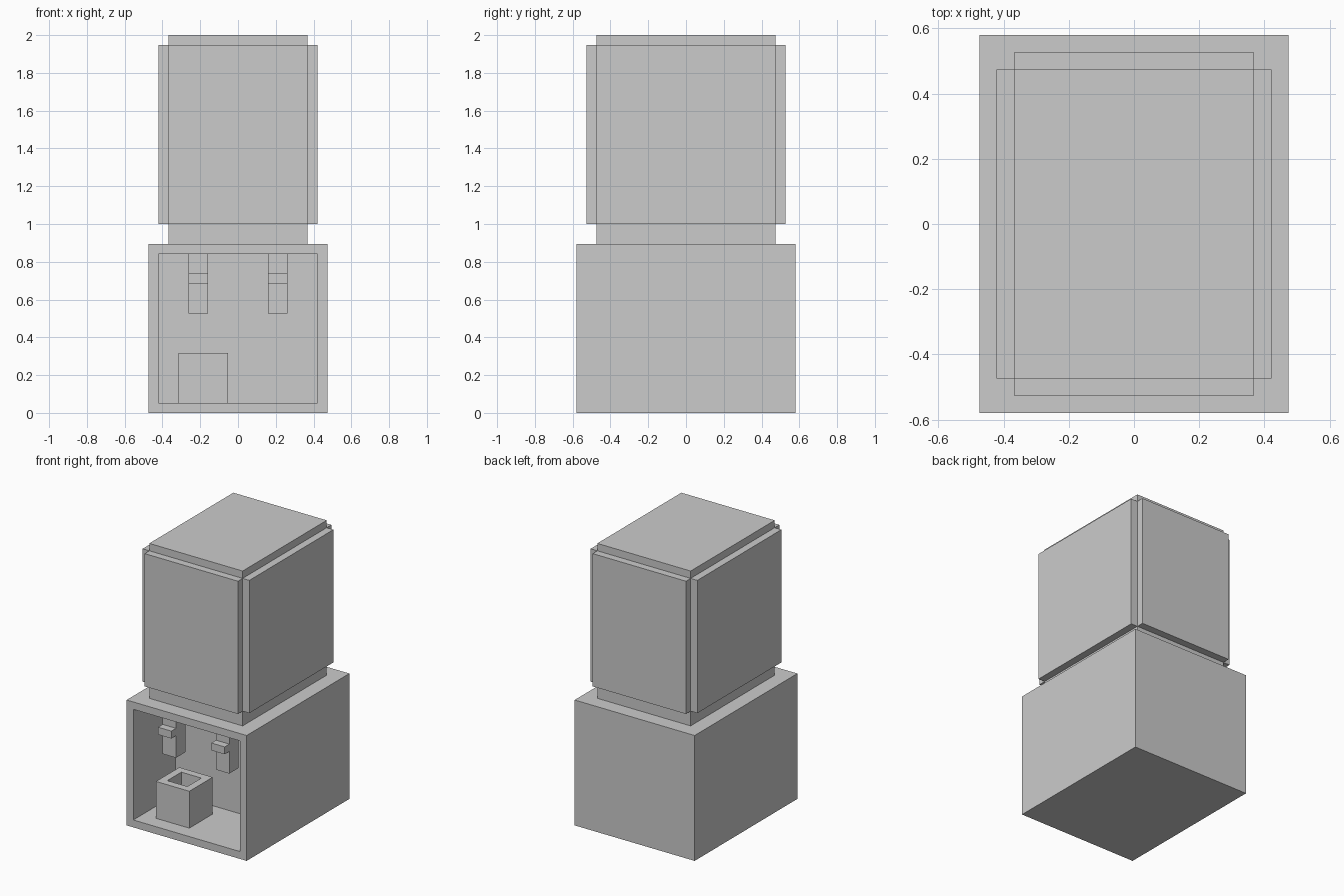
import bpy, bmesh
from mathutils import Vector

if "Cube" in bpy.data.objects:
    bpy.data.objects.remove(bpy.data.objects["Cube"])

V = 1 / 19  # grid unit: all parts sit on a 38-unit-tall grid


def box_mesh(lo, hi):
    """Box between two corners given in grid units."""
    bm = bmesh.new()
    bmesh.ops.create_cube(bm, size=1)
    for v in bm.verts:
        v.co = Vector([(hi[i] if v.co[i] > 0 else lo[i]) * V for i in range(3)])
    return bm


def facing(bm, direction):
    bm.normal_update()
    return [f for f in bm.faces if f.normal.dot(Vector(direction)) > 0.9]


def push(bm, face, distance):
    """Extrude one face along its own normal."""
    offset = face.normal * distance * V
    new = bmesh.ops.extrude_discrete_faces(bm, faces=[face])["faces"][0]
    bmesh.ops.translate(bm, verts=new.verts[:], vec=offset)


def hollow(bm, direction, depth):
    """Sink a recess into one side, leaving a one-unit rim."""
    face = facing(bm, direction)[0]
    bmesh.ops.inset_region(bm, faces=[face], thickness=V, use_even_offset=True)
    push(bm, face, -depth)


def finish(bm, name):
    bmesh.ops.recalc_face_normals(bm, faces=bm.faces[:])
    mesh = bpy.data.meshes.new(name)
    bm.to_mesh(mesh)
    bm.free()
    obj = bpy.data.objects.new(name, mesh)
    bpy.context.collection.objects.link(obj)
    return obj


# Cabinet with the dispensing alcove in its front
bm = box_mesh((-9, -11, 0), (9, 11, 17))
hollow(bm, (0, -1, 0), 9)
finish(bm, "cabinet")

# Water bottle: core with a raised panel on each of its four sides
bm = box_mesh((-7, -9, 17), (7, 9, 38))
for z in (19, 37):
    bmesh.ops.bisect_plane(bm, geom=bm.verts[:] + bm.edges[:] + bm.faces[:],
                           plane_co=(0, 0, z * V), plane_no=(0, 0, 1))
bm.normal_update()
panels = [f for f in bm.faces if abs(f.normal.z) < 0.1
          and 19 * V < f.calc_center_median().z < 37 * V]
for face in panels:
    push(bm, face, 1)
finish(bm, "water_bottle")

# Pair of taps hanging from the alcove ceiling, each with a lever
for side, x in (("left", -5), ("right", 3)):
    finish(box_mesh((x, -9, 10), (x + 2, -7, 16)), side + "_tap")
    finish(box_mesh((x, -10, 13), (x + 2, -9, 14)), side + "_tap_lever")

# Open cup standing on the alcove floor
bm = box_mesh((-6, -9, 1), (-1, -4, 6))
hollow(bm, (0, 0, 1), 4)
finish(bm, "cup")
